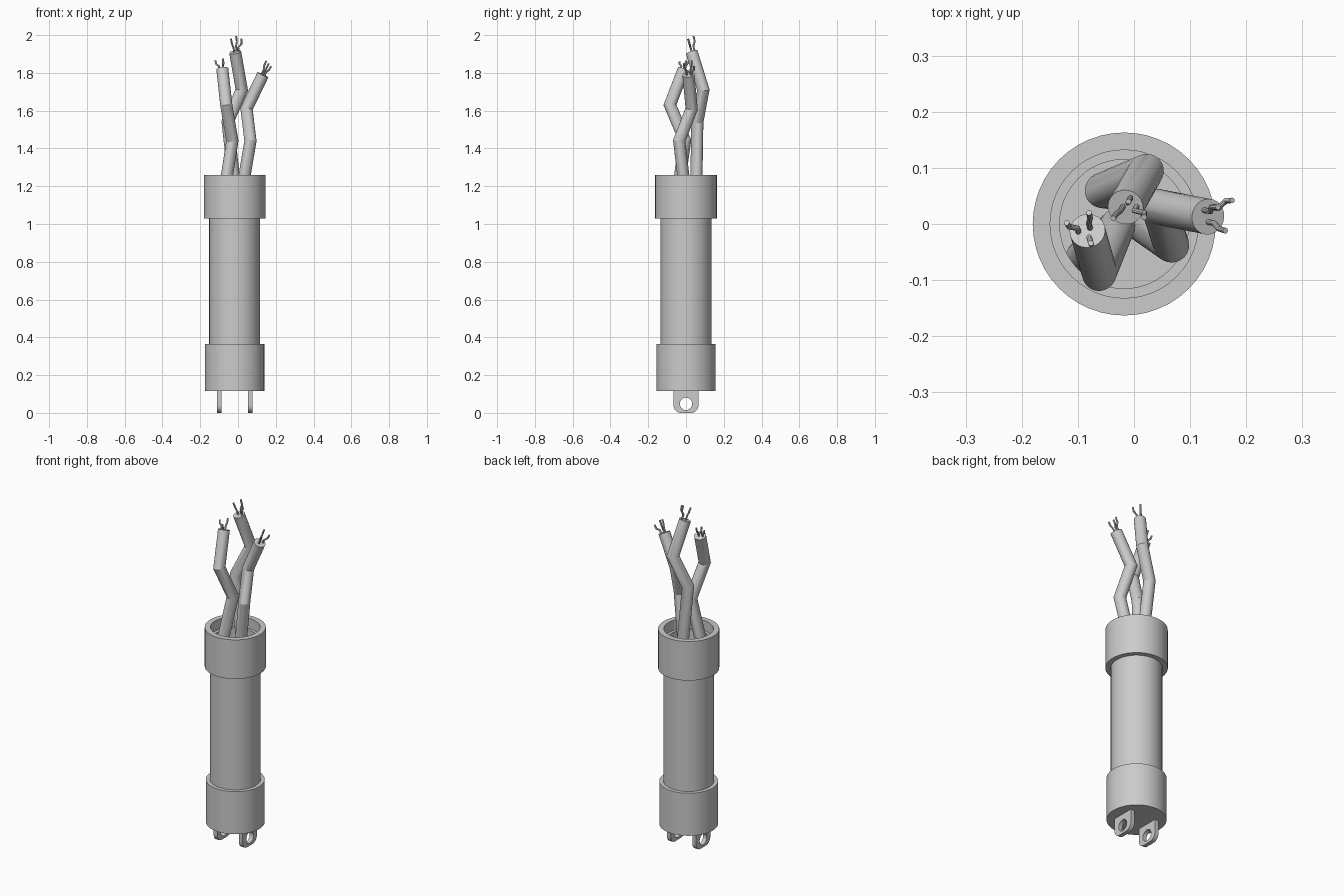
import bpy, bmesh, math
from mathutils import Vector

cube = bpy.data.objects.get("Cube")
if cube:
    bpy.data.objects.remove(cube, do_unlink=True)

grey = bpy.data.materials.new("light grey")
grey.use_nodes = True
grey.diffuse_color = (0.6, 0.6, 0.6, 1)
grey.node_tree.nodes["Principled BSDF"].inputs["Base Color"].default_value = (0.6, 0.6, 0.6, 1)

AXIS_X = -0.0175  # the tube stands slightly off centre


def finish(obj, angle=35):
    obj.data.materials.clear()
    obj.data.materials.append(grey)
    bpy.ops.object.select_all(action="DESELECT")
    obj.select_set(True)
    bpy.context.view_layer.objects.active = obj
    bpy.ops.object.shade_smooth_by_angle(angle=math.radians(angle))
    return obj


def mesh_object(name, bm):
    bmesh.ops.remove_doubles(bm, verts=bm.verts, dist=0.0001)
    bmesh.ops.recalc_face_normals(bm, faces=bm.faces)
    mesh = bpy.data.meshes.new(name)
    bm.to_mesh(mesh)
    bm.free()
    obj = bpy.data.objects.new(name, mesh)
    bpy.context.collection.objects.link(obj)
    return obj


def lathe(name, profile, sides=48):
    """Spin a radius/height profile around the tube axis."""
    bm = bmesh.new()
    verts = [bm.verts.new((AXIS_X + r, 0, z)) for r, z in profile]
    edges = [bm.edges.new(pair) for pair in zip(verts, verts[1:])]
    bmesh.ops.spin(bm, geom=verts + edges, cent=(AXIS_X, 0, 0), axis=(0, 0, 1),
                   angle=math.tau, steps=sides, use_merge=True)
    return finish(mesh_object(name, bm))


def cable(name, points, radius, sides=24):
    """Sweep a round section along a path, mitred at each bend."""
    pts = [Vector(p) for p in points]
    dirs = [(b - a).normalized() for a, b in zip(pts, pts[1:])]
    side = dirs[0].orthogonal().normalized()
    up = dirs[0].cross(side)
    ring = [pts[0] + radius * (math.cos(t) * side + math.sin(t) * up)
            for t in (math.tau * i / sides for i in range(sides))]
    bm = bmesh.new()
    rings = [[bm.verts.new(p) for p in ring]]
    for i, d in enumerate(dirs):
        # slide every point along this run until it meets the mitre plane
        normal = (d + dirs[i + 1]).normalized() if i + 1 < len(dirs) else d
        ring = [p + d * ((pts[i + 1] - p).dot(normal) / d.dot(normal)) for p in ring]
        rings.append([bm.verts.new(p) for p in ring])
    for low, high in zip(rings, rings[1:]):
        for i in range(sides):
            j = (i + 1) % sides
            bm.faces.new((low[i], low[j], high[j], high[i]))
    bm.faces.new(rings[0])
    bm.faces.new(rings[-1])
    return finish(mesh_object(name, bm), 25)


# Tube and the two collars
lathe("tube", [(0, 0.2), (0.135, 0.2), (0.135, 1.2), (0.115, 1.2), (0.115, 1.0), (0, 1.0)])
lathe("lower_collar", [(0, 0.115), (0.157, 0.115), (0.157, 0.365), (0.13, 0.365)])
lathe("upper_collar", [(0.132, 1.03), (0.163, 1.03), (0.163, 1.26), (0.132, 1.26), (0.132, 1.03)])

# Mounting lugs: rounded plates with a round hole
def lug(name, x):
    half, corner, top, thick = 0.066, 0.04, 0.12, 0.024
    steps = 8
    outline = [(half, top), (-half, top)]
    for start, cy in ((math.pi, -half + corner), (1.5 * math.pi, half - corner)):
        for i in range(steps + 1):
            a = start + 0.5 * math.pi * i / steps
            outline.append((cy + corner * math.cos(a), corner + corner * math.sin(a)))
    hole = [(0.033 * math.cos(t), 0.048 + 0.033 * math.sin(t))
            for t in (math.tau * i / 24 for i in range(24))]
    curve = bpy.data.curves.new(name, "CURVE")
    curve.dimensions = "2D"
    curve.fill_mode = "BOTH"
    curve.extrude = thick / 2
    for loop in (outline, hole):
        spline = curve.splines.new("POLY")
        spline.points.add(len(loop) - 1)
        for point, (u, v) in zip(spline.points, loop):
            point.co = (u, v, 0, 1)
        spline.use_cyclic_u = True
    obj = bpy.data.objects.new(name, curve)
    bpy.context.collection.objects.link(obj)
    obj.location.x = x
    obj.rotation_euler = (math.pi / 2, 0, math.pi / 2)
    bpy.ops.object.select_all(action="DESELECT")
    obj.select_set(True)
    bpy.context.view_layer.objects.active = obj
    bpy.ops.object.convert(target="MESH")
    finish(bpy.context.view_layer.objects.active)


for label, sign in (("left", 1), ("right", -1)):
    lug(label + "_lug", AXIS_X + sign * 0.0825)

# Cables: path from inside the tube to the cut end, then strand tips
cables = {
    "right_cable": (
        [(-0.09, -0.06, 1.05), (-0.03, -0.005, 1.44), (-0.062, -0.085, 1.63), (-0.083, -0.012, 1.82)],
        [(-0.12, 0.002, 1.865), (-0.08, 0.02, 1.875), (-0.077, -0.034, 1.86)]),
    "back_cable": (
        [(0.0, 0.052, 1.05), (-0.055, 0.06, 1.54), (0.02, 0.092, 1.71), (-0.015, 0.03, 1.91)],
        [(-0.037, 0.01, 1.98), (-0.01, 0.04, 1.995), (0.018, 0.012, 1.98)]),
    "left_cable": (
        [(0.0, 0.01, 1.05), (0.066, -0.036, 1.44), (0.045, 0.03, 1.61), (0.132, 0.013, 1.79)],
        [(0.175, 0.042, 1.835), (0.15, 0.03, 1.865), (0.163, -0.012, 1.85)]),
}
for name, (path, tips) in cables.items():
    cable(name, path, 0.032)
    end = Vector(path[-1])
    along = (end - Vector(path[-2])).normalized()
    for i, tip in enumerate(tips):
        tip = Vector(tip)
        offset = tip - end
        offset -= along * offset.dot(along)
        offset = offset.normalized() * min(offset.length * 0.5, 0.02)
        root = end + offset
        # each strand leaves straight, kinks outward, then straightens
        rise = max((tip - root).dot(along), 0.03)
        out = tip - root - along * rise
        kink = root + along * rise * 0.35
        bend = root + along * rise * 0.6 + out * 0.85
        cable(f"{name}_strand_{i + 1}", [root - along * 0.01, kink, bend, tip], 0.005, 10)
